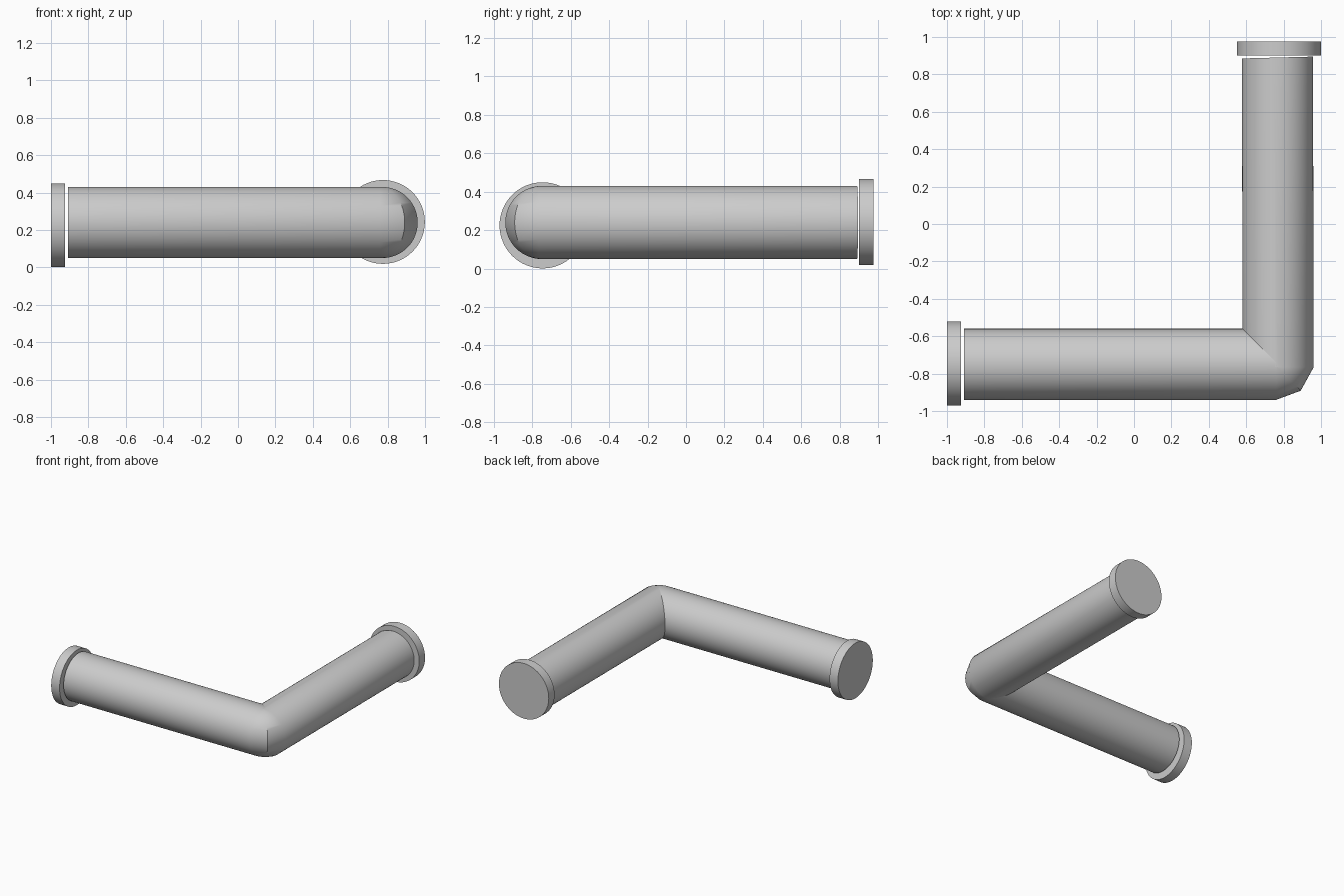
import bpy, bmesh, math
from mathutils import Vector

cube = bpy.data.objects.get("Cube")
if cube:
    bpy.data.objects.remove(cube, do_unlink=True)

SIDES = 64

metal = bpy.data.materials.new("plain grey")
metal.use_nodes = True
grey = (0.6, 0.6, 0.6, 1)
metal.diffuse_color = grey
metal.node_tree.nodes["Principled BSDF"].inputs["Base Color"].default_value = grey


def finish(obj, angle):
    obj.data.materials.append(metal)
    bpy.ops.object.select_all(action='DESELECT')
    obj.select_set(True)
    bpy.context.view_layer.objects.active = obj
    bpy.ops.object.shade_smooth_by_angle(angle=math.radians(angle))


def tube(name, sections, radius, z):
    """Open tube lofted through upright rings given as (x, y, heading)."""
    bm = bmesh.new()
    rings = []
    for x, y, heading in sections:
        a = math.radians(heading)
        side = Vector((math.sin(a), -math.cos(a), 0))
        up = Vector((0, 0, 1))
        rings.append([
            bm.verts.new(Vector((x, y, z)) + radius * (math.cos(t) * side + math.sin(t) * up))
            for t in (2 * math.pi * i / SIDES for i in range(SIDES))])
    for r, s in zip(rings, rings[1:]):
        for i in range(SIDES):
            j = (i + 1) % SIDES
            bm.faces.new((r[i], r[j], s[j], s[i]))
    mesh = bpy.data.meshes.new(name)
    bm.to_mesh(mesh)
    bm.free()
    obj = bpy.data.objects.new(name, mesh)
    bpy.context.collection.objects.link(obj)
    finish(obj, 34)


def flange(name, location, rotation):
    bpy.ops.mesh.primitive_cylinder_add(vertices=SIDES, radius=0.224, depth=0.075,
                                        location=location, rotation=rotation)
    obj = bpy.context.object
    obj.name = name
    finish(obj, 30)


# Bent pipe with a tight faceted elbow
tube("elbow_pipe", [
    (-0.91, -0.75, 0),
    (0.76, -0.75, 0),
    (0.757, -0.757, 45),
    (0.771, -0.765, 90),
    (0.767, 0.89, 91.5),
], 0.19, 0.24)

# End discs, set slightly clear of the pipe ends
flange("left_end_disc", (-0.9625, -0.746, 0.225), (0, math.pi / 2, 0))
flange("back_end_disc", (0.775, 0.9375, 0.243), (math.pi / 2, 0, 0))
